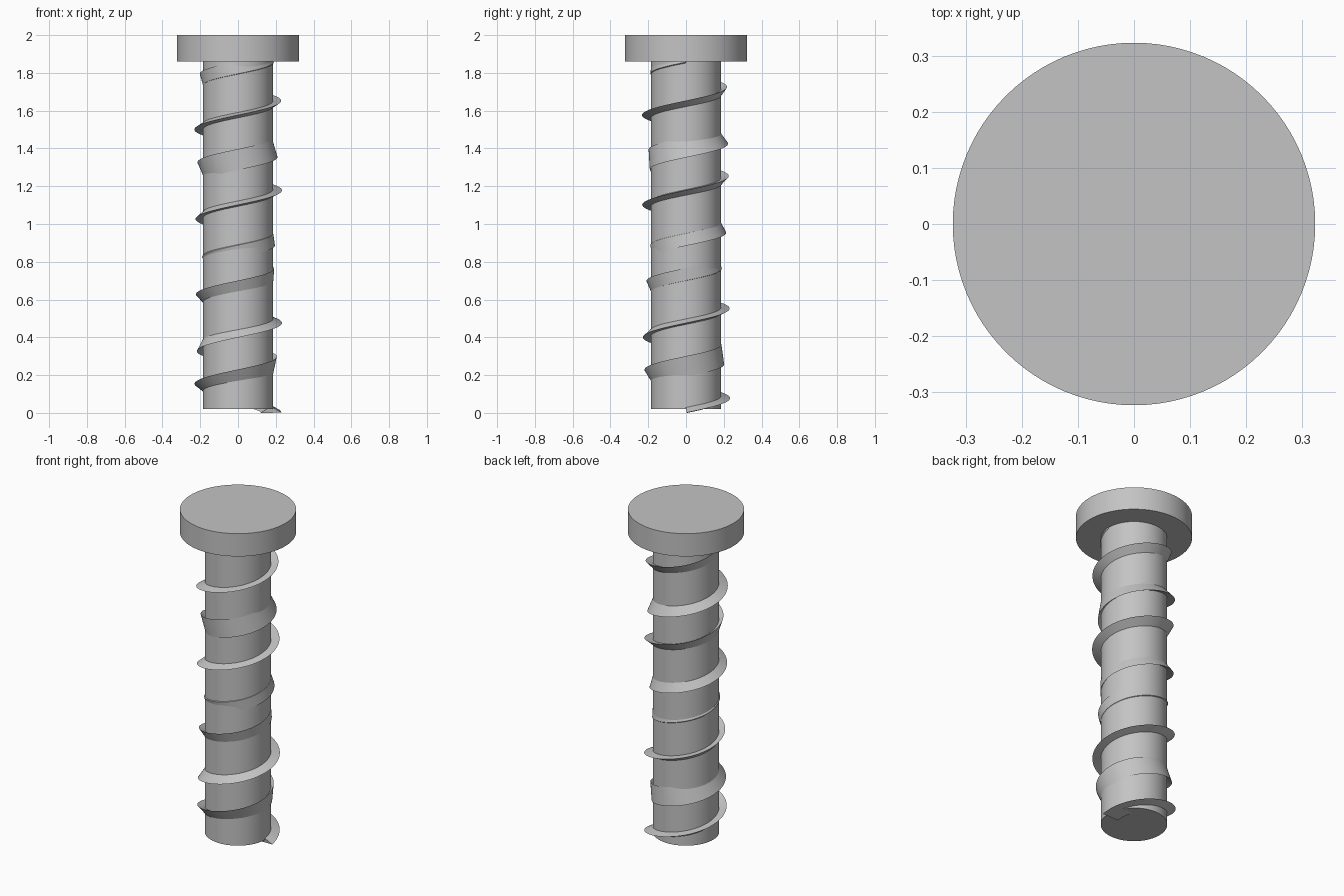
import bpy, bmesh
from math import sin, cos, radians, tau, hypot
from mathutils import Vector

cube = bpy.data.objects.get("Cube")
if cube:
    bpy.data.objects.remove(cube, do_unlink=True)

steel = bpy.data.materials.new("plain grey")
steel.use_nodes = True
GREY = (0.55, 0.55, 0.55, 1)
steel.diffuse_color = GREY
steel.node_tree.nodes["Principled BSDF"].inputs["Base Color"].default_value = GREY


def finish(obj):
    obj.data.materials.append(steel)
    bpy.ops.object.select_all(action="DESELECT")
    obj.select_set(True)
    bpy.context.view_layer.objects.active = obj
    bpy.ops.object.shade_smooth_by_angle(angle=radians(30))


def cylinder(name, radius, bottom, top):
    bpy.ops.mesh.primitive_cylinder_add(
        vertices=96, radius=radius, depth=top - bottom,
        location=(0, 0, (bottom + top) / 2))
    obj = bpy.context.object
    obj.name = name
    finish(obj)


SHAFT_BOTTOM, HEAD_BOTTOM = 0.02, 1.86
cylinder("shaft", 0.185, SHAFT_BOTTOM, HEAD_BOTTOM + 0.01)
cylinder("head", 0.323, HEAD_BOTTOM, 2.0)

# Thread: a flat triangle swept up a helix, slowly rolling about its path
TURNS, STEPS = 8, 72
PATH_RADIUS = 0.175
PITCH = (HEAD_BOTTOM - SHAFT_BOTTOM) / TURNS
ROLL_START, ROLL_PER_TURN = -19, 77.5
CORNERS = [(0.058, 0), (0.058, -140), (0.015, -250)]  # length, angle

bm = bmesh.new()
rise = PITCH / tau
slope = hypot(PATH_RADIUS, rise)
previous = None
for i in range(TURNS * STEPS + 1):
    turn = i / STEPS
    a = turn * tau
    outward = Vector((cos(a), sin(a), 0))
    around = Vector((-sin(a), cos(a), 0))
    upward = (Vector((0, 0, PATH_RADIUS)) - around * rise) / slope
    centre = outward * PATH_RADIUS + Vector((0, 0, SHAFT_BOTTOM + PITCH * turn))
    ring = []
    for length, angle in CORNERS:
        roll = radians(ROLL_START + ROLL_PER_TURN * turn + angle)
        ring.append(bm.verts.new(
            centre + length * (cos(roll) * outward + sin(roll) * upward)))
    if previous:
        for k in range(3):
            n = (k + 1) % 3
            bm.faces.new((previous[k], previous[n], ring[n], ring[k]))
    else:
        bm.faces.new(ring)
    previous = ring
bm.faces.new(previous)
bmesh.ops.recalc_face_normals(bm, faces=bm.faces)

mesh = bpy.data.meshes.new("thread")
bm.to_mesh(mesh)
bm.free()
thread = bpy.data.objects.new("thread", mesh)
bpy.context.collection.objects.link(thread)
finish(thread)
